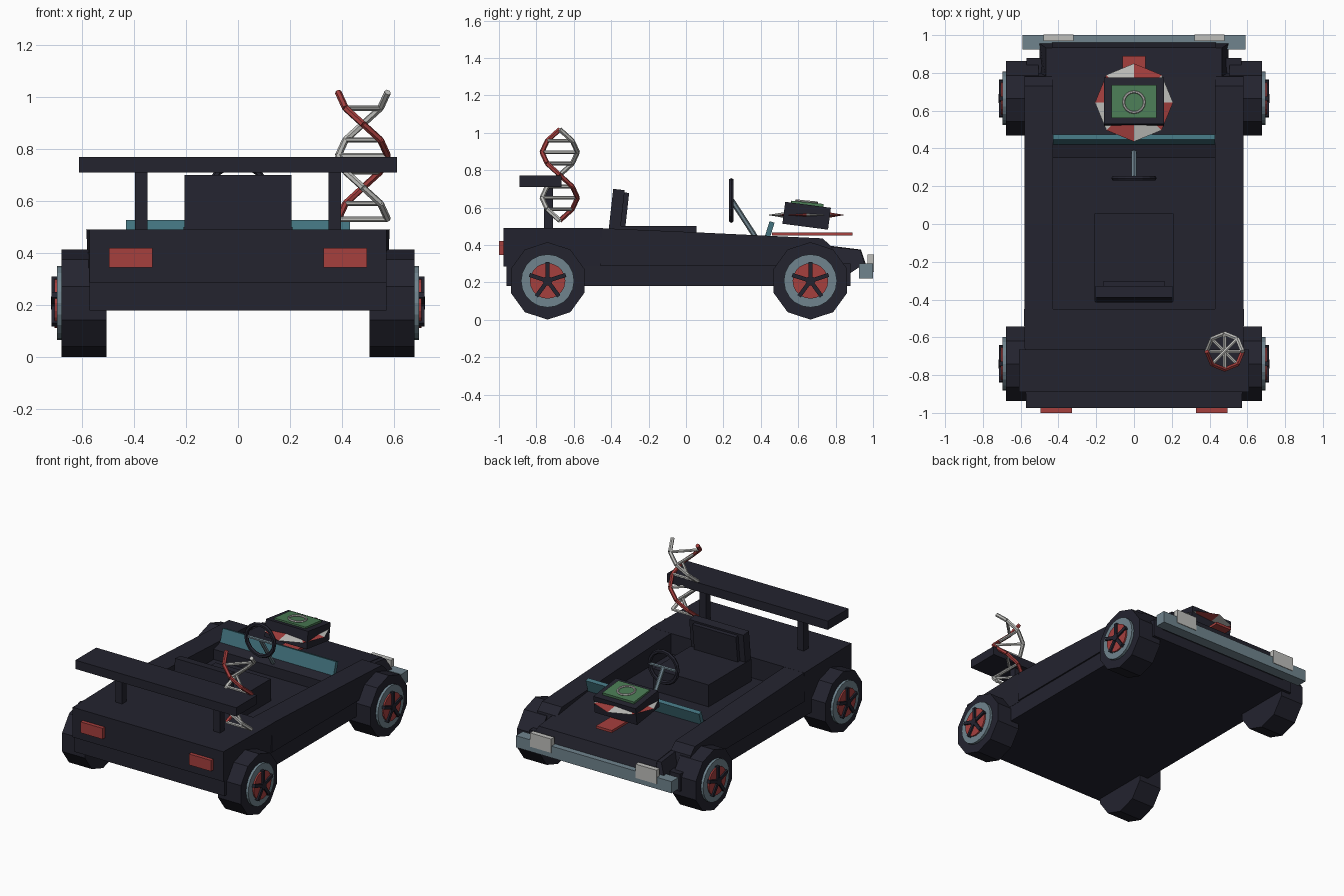
import bpy, bmesh, math
from mathutils import Vector, Matrix

if "Cube" in bpy.data.objects:
    bpy.data.objects.remove(bpy.data.objects["Cube"])


def material(name, r, g, b):
    m = bpy.data.materials.new(name)
    m.diffuse_color = (r, g, b, 1)
    m.use_nodes = True
    m.node_tree.nodes["Principled BSDF"].inputs["Base Color"].default_value = m.diffuse_color
    return m


NAVY = material("dark navy", 0.017, 0.017, 0.028)
RED = material("red", 0.38, 0.05, 0.048)
STEEL = material("steel blue", 0.16, 0.23, 0.27)
TEAL = material("teal", 0.055, 0.17, 0.21)
GREEN = material("green", 0.07, 0.20, 0.09)
WHITE = material("off white", 0.52, 0.52, 0.50)


def finish(name, bm, *mats):
    bmesh.ops.recalc_face_normals(bm, faces=bm.faces)
    me = bpy.data.meshes.new(name)
    bm.to_mesh(me)
    bm.free()
    for m in mats:
        me.materials.append(m)
    ob = bpy.data.objects.new(name, me)
    bpy.context.collection.objects.link(ob)
    return ob


def box(name, x, y, z, mat, tilt=0):
    """Box from (min, max) ranges, tilted about x through its centre."""
    mid = Vector([(a + b) / 2 for a, b in (x, y, z)])
    size = [b - a for a, b in (x, y, z)]
    bm = bmesh.new()
    bmesh.ops.create_cube(bm, size=1, matrix=Matrix.Translation(mid)
                          @ Matrix.Rotation(tilt, 4, 'X') @ Matrix.Diagonal((*size, 1)))
    return finish(name, bm, mat)


def prism(name, profile, x0, x1, mat):
    """Extrude a (y, z) profile from x0 to x1."""
    bm = bmesh.new()
    ends = [[bm.verts.new((x, y, z)) for y, z in profile] for x in (x0, x1)]
    for e in ends:
        bm.faces.new(e)
    for i in range(len(profile)):
        j = (i + 1) % len(profile)
        bm.faces.new((ends[0][i], ends[0][j], ends[1][j], ends[1][i]))
    return finish(name, bm, mat)


def ngon(cy, cz, r, n, start=-math.pi / 2):
    return [(cy + r * math.cos(start + i * math.tau / n),
             cz + r * math.sin(start + i * math.tau / n)) for i in range(n)]


def add_rod(bm, a, b, r, sides=6):
    a, b = Vector(a), Vector(b)
    d = b - a
    rot = d.to_track_quat('Z', 'Y').to_matrix().to_4x4()
    bmesh.ops.create_cone(bm, cap_ends=True, segments=sides, radius1=r, radius2=r,
                          depth=d.length, matrix=Matrix.Translation((a + b) / 2) @ rot)


def rods(name, segments, r, mat):
    bm = bmesh.new()
    for a, b in segments:
        add_rod(bm, a, b, r)
    return finish(name, bm, mat)


def torus(name, loc, rot_x, R, r, mat, n=16, m=6):
    bm = bmesh.new()
    M = Matrix.Translation(loc) @ Matrix.Rotation(rot_x, 4, 'X')
    rings = []
    for i in range(n):
        a = i * math.tau / n
        rings.append([bm.verts.new(M @ Vector((
            (R + r * math.cos(b)) * math.cos(a), (R + r * math.cos(b)) * math.sin(a), r * math.sin(b))))
            for b in (k * math.tau / m for k in range(m))])
    for i in range(n):
        p, q = rings[i], rings[(i + 1) % n]
        for k in range(m):
            bm.faces.new((p[k], p[(k + 1) % m], q[(k + 1) % m], q[k]))
    return finish(name, bm, mat)


# Body shell
box("lower_body", (-0.57, 0.57), (-0.96, 0.88), (0.18, 0.30), NAVY)
box("cockpit_floor", (-0.44, 0.44), (-0.46, 0.36), (0.29, 0.35), NAVY)
deck = box("rear_deck", (-0.583, 0.583), (-0.975, -0.45), (0.285, 0.49), NAVY)
for v in deck.data.vertices:
    if v.co.y < -0.9 or v.co.z < 0.3:
        v.co.x *= 0.98
for s, side in ((-1, "left"), (1, "right")):
    prism(side + "_side_panel", [(-0.46, 0.29), (-0.46, 0.49), (0.0, 0.47), (0.73, 0.435),
                                 (0.78, 0.39), (0.80, 0.29)], s * 0.43, s * 0.58, NAVY)
prism("hood", [(0.35, 0.29), (0.35, 0.42), (0.42, 0.44), (0.775, 0.395),
               (0.935, 0.375), (0.96, 0.30), (0.88, 0.29)], -0.435, 0.435, NAVY)
nose = prism("nose", [(0.76, 0.29), (0.76, 0.392), (0.932, 0.373), (0.955, 0.30),
                      (0.88, 0.25)], -0.50, 0.50, NAVY)
for v in nose.data.vertices:
    if v.co.z > 0.35:
        v.co.x *= 0.93
box("hood_stripe", (-0.06, 0.06), (0.46, 0.89), (0.45, 0.467), RED)

# Bumper and lamps
box("front_bumper", (-0.59, 0.59), (0.925, 1.0), (0.22, 0.30), STEEL)
for s, side in ((-1, "left"), (1, "right")):
    xs = sorted((s * 0.32, s * 0.48))
    box(side + "_headlight", xs, (0.97, 1.0 + 0.004), (0.255, 0.35), WHITE)
    xs = sorted((s * 0.328, s * 0.495))
    box(side + "_tail_light", xs, (-1.0, -0.96), (0.345, 0.42), RED)

# Rear spoiler
box("spoiler_wing", (-0.61, 0.61), (-0.89, -0.665), (0.71, 0.77), NAVY)
for s, side in ((-1, "left"), (1, "right")):
    xs = sorted((s * 0.347, s * 0.396))
    box(side + "_spoiler_post", xs, (-0.76, -0.71), (0.47, 0.72), NAVY)

# Wheels
for cy, end in ((-0.74, "rear"), (0.665, "front")):
    for s, side in ((-1, "left"), (1, "right")):
        tag = f"{end}_{side}_"
        cz = 0.208
        prism(tag + "tire", ngon(cy, cz, 0.207, 10), s * 0.505, s * 0.678, NAVY)
        prism(tag + "rim", ngon(cy, cz, 0.142, 20), s * 0.66, s * 0.695, STEEL)
        prism(tag + "wheel_disc", ngon(cy, cz, 0.095, 20), s * 0.67, s * 0.705, RED)
        prism(tag + "hub", ngon(cy, cz, 0.025, 10), s * 0.68, s * 0.718, NAVY)
        for k in range(5):
            a = math.pi / 2 + k * math.tau / 5
            u, w = Vector((math.cos(a), math.sin(a))), Vector((-math.sin(a), math.cos(a)))
            c = Vector((cy, cz))
            prism(tag + f"spoke_{k + 1}", [c + u * p + w * q for p, q in
                  ((0, -0.011), (0.102, -0.011), (0.102, 0.011), (0, 0.011))],
                  s * 0.68, s * 0.716, NAVY)

# Seat
box("seat_base", (-0.21, 0.21), (-0.41, 0.055), (0.34, 0.50), NAVY)
box("seat_back", (-0.205, 0.205), (-0.402, -0.34), (0.47, 0.697), NAVY, tilt=-0.11)
box("seat_back_pad", (-0.165, 0.165), (-0.345, -0.315), (0.48, 0.68), NAVY, tilt=-0.11)

# Windscreen and steering
box("windscreen", (-0.43, 0.43), (0.432, 0.46), (0.43, 0.525), TEAL, tilt=-0.3)
torus("steering_wheel", (0, 0.242, 0.638), math.pi / 2, 0.106, 0.014, NAVY)
rods("steering_column", [((0, 0.245, 0.638), (0, 0.38, 0.43))], 0.014, STEEL)
rods("steering_crossbar", [((-0.1, 0.245, 0.638), (0.1, 0.245, 0.638))], 0.010, STEEL)

# Hood ornament: tilted box through a shallow eight-sided double cone
box("ornament_box", (-0.16, 0.16), (0.522, 0.768), (0.497, 0.615), NAVY, tilt=-0.13)
box("ornament_plate", (-0.12, 0.12), (0.56, 0.735), (0.612, 0.628), GREEN, tilt=-0.1)
torus("ornament_ring", (0, 0.645, 0.632), -0.1, 0.055, 0.007, WHITE)
bm = bmesh.new()
c = Vector((0, 0.643, 0.56))
rim = [bm.verts.new(c + Vector((0.207 * math.cos(i * math.pi / 4),
                                0.207 * math.sin(i * math.pi / 4), 0))) for i in range(8)]
for h in (-0.035, 0.035):
    tip = bm.verts.new(c + Vector((0, 0, h)))
    for i in range(8):
        bm.faces.new((rim[i], rim[(i + 1) % 8], tip)).material_index = i % 2
finish("ornament_canopy", bm, WHITE, RED)

# Double helix antenna: two strands and the rungs between them
def helix(k, phase):
    a = math.pi + phase + k * math.pi / 4
    return (0.48 + 0.095 * math.cos(a), -0.675 + 0.095 * math.sin(a), 1.018 - k * 0.061)


for name, phase, mat in (("red_strand", 0, RED), ("white_strand", math.pi, WHITE)):
    rods(name, [(helix(k, phase), helix(k + 1, phase)) for k in range(8)], 0.013, mat)
rods("helix_rungs", [(helix(k, 0), helix(k, math.pi)) for k in range(1, 9)], 0.010, WHITE)
